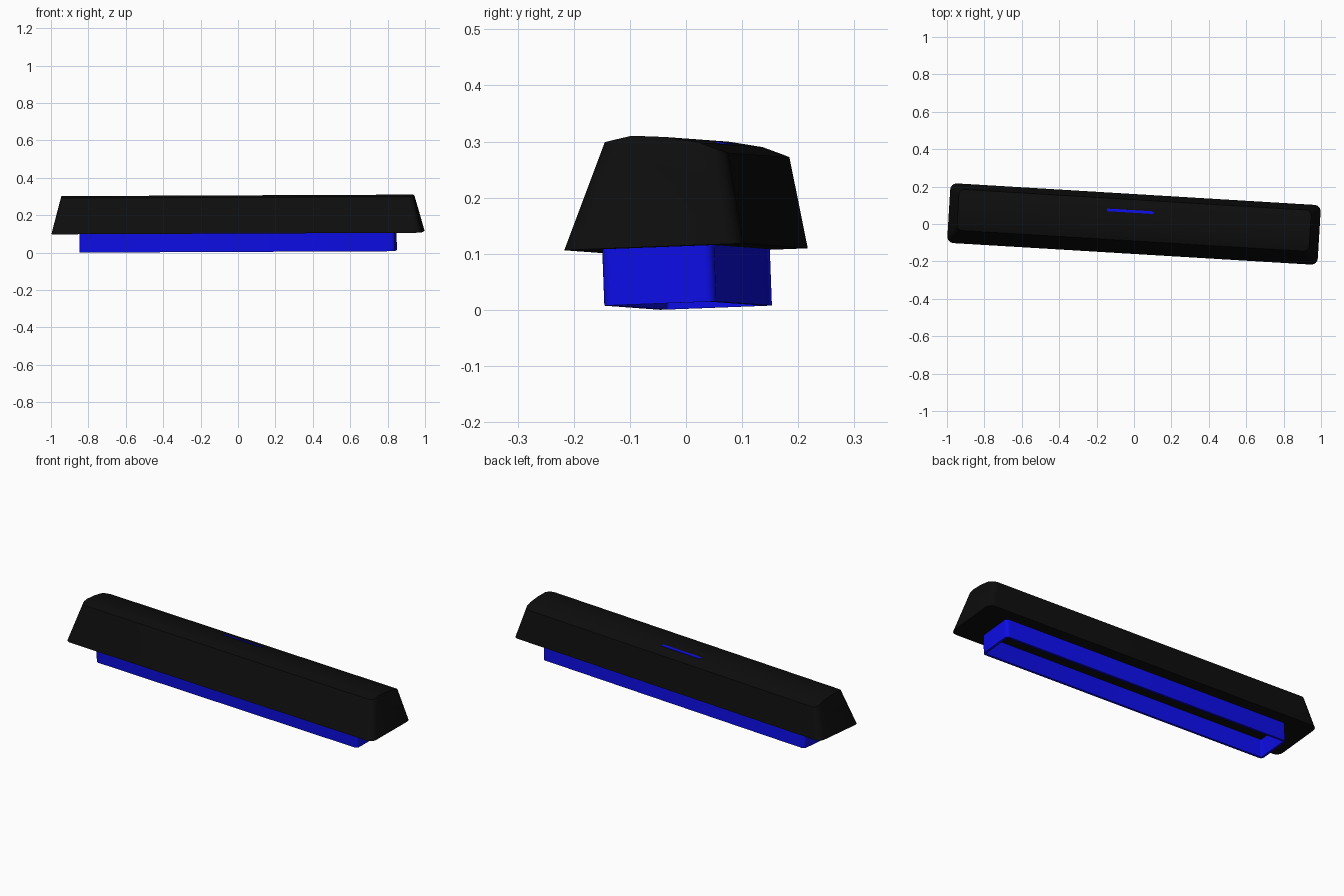
import bpy, bmesh, math
from mathutils import Euler, Vector

cube = bpy.data.objects.get("Cube")
if cube:
    bpy.data.objects.remove(cube, do_unlink=True)

# The whole key rests slightly turned and tilted
TILT = Euler((0.038, -0.0044, -0.06))
LIFT = Vector((0, 0, 0.108))

# Top surface of the cap from front to back: (y, z)
CROWN = [(-0.083, 0.190), (-0.0325, 0.1995), (0.027, 0.195), (0.087, 0.183), (0.136, 0.163)]


def material(name, rgb):
    mat = bpy.data.materials.new(name)
    mat.use_nodes = True
    mat.diffuse_color = (*rgb, 1)
    mat.node_tree.nodes["Principled BSDF"].inputs["Base Color"].default_value = (*rgb, 1)
    return mat


def crown_height(y):
    for (y0, z0), (y1, z1) in zip(CROWN, CROWN[1:]):
        if y <= y1:
            return z0 + (z1 - z0) * (y - y0) / (y1 - y0)
    return CROWN[-1][1]


def rounded_ring(bm, half_x, y_min, y_max, z, radius, steps=6):
    """Vertices of a rectangle with rounded corners, counter-clockwise."""
    corners = [(1, y_max - radius), (-1, y_max - radius), (-1, y_min + radius), (1, y_min + radius)]
    ring = []
    for quarter, (side, cy) in enumerate(corners):
        for i in range(steps + 1):
            a = (quarter + i / steps) * math.pi / 2
            x = side * (half_x - radius) + radius * math.cos(a)
            ring.append(bm.verts.new((x, cy + radius * math.sin(a), z)))
    return ring


def bridge(bm, low, high):
    n = len(low)
    for i in range(n):
        j = (i + 1) % n
        bm.faces.new((low[i], low[j], high[j], high[i]))


def finish(bm, name, mat):
    bmesh.ops.recalc_face_normals(bm, faces=bm.faces)
    mesh = bpy.data.meshes.new(name)
    bm.to_mesh(mesh)
    bm.free()
    mesh.materials.append(mat)
    obj = bpy.data.objects.new(name, mesh)
    bpy.context.collection.objects.link(obj)
    obj.rotation_euler = TILT
    obj.location = LIFT
    bpy.ops.object.select_all(action="DESELECT")
    obj.select_set(True)
    bpy.context.view_layer.objects.active = obj
    bpy.ops.object.shade_smooth_by_angle(angle=math.radians(30))
    return obj


black = material("black plastic", (0.004, 0.004, 0.004))
blue = material("blue plastic", (0.004, 0.004, 0.8))

# Tapered cap with a curved crown
bm = bmesh.new()
base = rounded_ring(bm, 0.992, -0.16, 0.16, 0, 0.035)
top = rounded_ring(bm, 0.943, CROWN[0][0], CROWN[-1][0], 0.2, 0.03)
bridge(bm, base, top)
bm.faces.new(base[::-1])
bm.faces.new(top)
for y, _ in CROWN[1:-1]:
    upper = [f for f in bm.faces if all(v.co.z > 0.1 for v in f.verts)]
    geom = set(upper)
    for f in upper:
        geom.update(f.edges)
        geom.update(f.verts)
    bmesh.ops.bisect_plane(bm, geom=list(geom), plane_co=(0, y, 0), plane_no=(0, 1, 0))
for v in bm.verts:
    if v.co.z > 0.1:
        v.co.z = crown_height(v.co.y)
finish(bm, "cap", black)

# Hollow thin-walled skirt under the cap
WALL = 0.012
bm = bmesh.new()
loops = []
for inset, z in ((0, 0), (0, -0.1005), (WALL, -0.1005), (WALL, 0)):
    loops.append(rounded_ring(bm, 0.845 - inset, -0.1 + inset, 0.1 - inset, z, 0.018 - inset))
for a, b in zip(loops, loops[1:] + loops[:1]):
    bridge(bm, a, b)
finish(bm, "lower_skirt", blue)

# Thin marker strip lying on the crown
bm = bmesh.new()
bmesh.ops.create_cube(bm, size=1)
for v in bm.verts:
    y = 0.074 + v.co.y * 0.014
    v.co = (-0.023 + v.co.x * 0.25, y, crown_height(y) + v.co.z * 0.005)
finish(bm, "marker_strip", blue)
